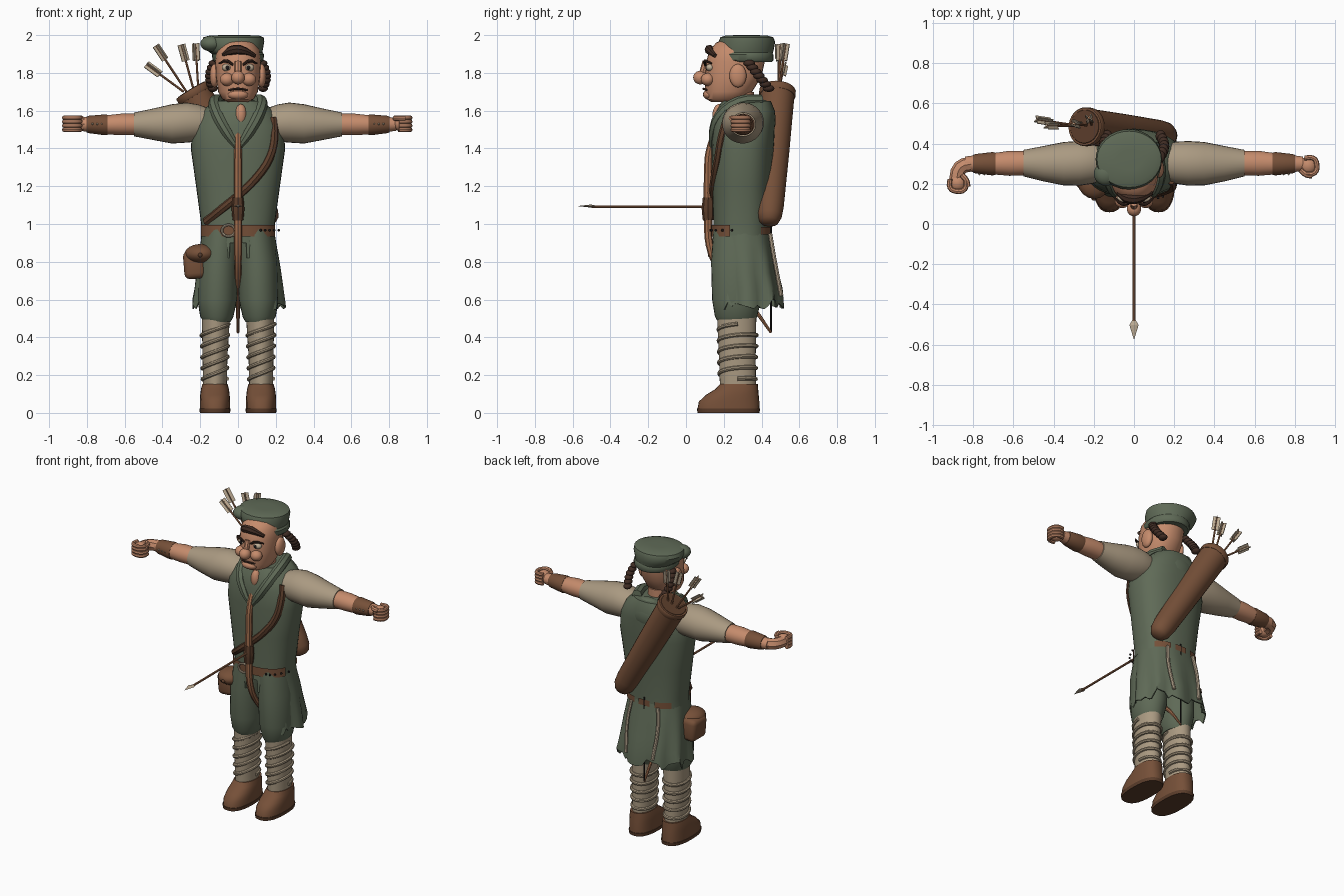
import bpy, bmesh, math, random
from mathutils import Vector, Matrix

random.seed(4)
if "Cube" in bpy.data.objects:
    bpy.data.objects.remove(bpy.data.objects["Cube"])
parts = []


def material(name, r, g, b):
    m = bpy.data.materials.new(name)
    m.use_nodes = True
    m.diffuse_color = (r, g, b, 1)
    m.node_tree.nodes["Principled BSDF"].inputs["Base Color"].default_value = (r, g, b, 1)
    return m


GREEN = material("moss cloth", .115, .145, .095)
SKIN = material("skin", .56, .26, .15)
LINEN = material("linen", .40, .32, .22)
LEATHER = material("brown leather", .18, .08, .04)
STRAP = material("dark leather", .105, .047, .024)
HAIR = material("dark hair", .05, .025, .017)
WOOD = material("bow wood", .36, .155, .075)
CREAM = material("cream feather", .52, .42, .30)
BLACK = material("black", .012, .01, .01)


def add(name, bm, mat):
    bmesh.ops.recalc_face_normals(bm, faces=bm.faces[:])
    me = bpy.data.meshes.new(name)
    bm.to_mesh(me)
    bm.free()
    me.materials.append(mat)
    ob = bpy.data.objects.new(name, me)
    bpy.context.collection.objects.link(ob)
    parts.append(ob)
    return ob


def loft(name, mat, rings, axis="z", n=28, p=2.0, caps=True, shape=None, drop=None):
    """Skin ellipses (position along axis, two centre values, two radii)."""
    bm, loops = bmesh.new(), []
    for t, a, b, ra, rb in rings:
        loop = []
        for i in range(n):
            th = math.tau * i / n
            c, s = math.cos(th), math.sin(th)
            u = a + ra * math.copysign(abs(c) ** (2 / p), c)
            v = b + rb * math.copysign(abs(s) ** (2 / p), s)
            co = Vector((u, v, t)) if axis == "z" else Vector((t, u, v))
            loop.append(bm.verts.new(shape(co, i, th) if shape else co))
        loops.append(loop)
    for lo, hi in zip(loops, loops[1:]):
        for i in range(n):
            j = (i + 1) % n
            bm.faces.new((lo[i], lo[j], hi[j], hi[i]))
    if caps:
        bm.faces.new(loops[0])
        bm.faces.new(loops[-1])
    if drop:
        bad = [f for f in bm.faces if drop(f.calc_center_median())]
        bmesh.ops.delete(bm, geom=bad, context="FACES")
    return add(name, bm, mat)


def ball(name, mat, c, r, seg=18):
    bm = bmesh.new()
    m = Matrix.Translation(c) @ Matrix.Diagonal((*r, 1))
    bmesh.ops.create_uvsphere(bm, u_segments=seg, v_segments=seg * 2 // 3, radius=1, matrix=m)
    return add(name, bm, mat)


def box(name, mat, c, size, rot=None, bevel=0):
    bm = bmesh.new()
    m = Matrix.Translation(c) @ (rot or Matrix()) @ Matrix.Diagonal((*size, 1))
    bmesh.ops.create_cube(bm, size=1, matrix=m)
    if bevel:
        bmesh.ops.bevel(bm, geom=bm.edges[:], offset=bevel, segments=3, profile=.5, affect="EDGES")
    return add(name, bm, mat)


def tube(name, mat, pts, r, taper=None, res=3, closed=False):
    cu = bpy.data.curves.new(name, "CURVE")
    cu.dimensions, cu.bevel_depth, cu.bevel_resolution = "3D", r, 2
    cu.resolution_u, cu.use_fill_caps = res, True
    sp = cu.splines.new("BEZIER")
    sp.bezier_points.add(len(pts) - 1)
    sp.use_cyclic_u = closed
    for i, (bp, co) in enumerate(zip(sp.bezier_points, pts)):
        bp.co = co
        bp.handle_left_type = bp.handle_right_type = "AUTO"
        bp.radius = taper[i] if taper else 1
    cu.materials.append(mat)
    ob = bpy.data.objects.new(name, cu)
    bpy.context.collection.objects.link(ob)
    parts.append(ob)
    return ob


# Tunic body, hood and lapels
torso = loft("tunic_body", GREEN, [
    (.94, .0, .295, .195, .15), (1.0, .0, .295, .195, .15), (1.2, 0, .295, .222, .155),
    (1.4, 0, .30, .25, .165), (1.52, 0, .305, .24, .165), (1.6, 0, .315, .19, .155),
    (1.65, 0, .32, .13, .13)], n=36, p=2.4)
ball("hood", GREEN, (0, .40, 1.55), (.14, .075, .11))
ball("throat", SKIN, (.015, .175, 1.575), (.032, .035, .06))
loft("neck", SKIN, [(1.55, 0, .28, .075, .08), (1.7, 0, .28, .07, .08)])

# Split, ragged skirt of the tunic
def ragged(co, i, th):
    k = max(0, (.97 - co.z) / .4)
    f = 1 + .06 * k * math.cos(9 * th)
    jag = random.uniform(-.025, .04) if co.z < .6 else 0
    return Vector((co.x * f, .31 + (co.y - .31) * f, co.z + jag))


skirt = loft("tunic_skirt", GREEN, [
    (.57, 0, .33, .24, .18), (.66, 0, .325, .23, .18), (.74, 0, .315, .222, .172),
    (.82, 0, .31, .212, .165), (.9, 0, .30, .2, .157), (.98, 0, .295, .19, .148)],
    n=54, p=2.3, caps=False, shape=ragged,
    drop=lambda c: c.y < .28 and abs(c.x) < .02 + (.93 - c.z) * .45)
skirt.modifiers.new("thickness", "SOLIDIFY").thickness = .008

for s, side in ((1, "left"), (-1, "right")):
    x = .122 * s
    # Breeches, leg, wrapping cord and shoe
    loft(side + "_breeches", GREEN, [
        (.48, x * .9, .265, .07, .095), (.51, x * .92, .265, .088, .112), (.6, x * .9, .268, .105, .13),
        (.8, x * .85, .27, .105, .137), (.97, x * .7, .285, .1, .14)])
    loft(side + "_stocking", LINEN, [
        (.12, x, .275, .062, .095), (.3, x, .272, .066, .097), (.55, x * .95, .268, .076, .105)])
    cord = []
    for i in range(61):
        a, h = math.tau * i / 12, i / 60
        cord.append((x + (.064 + .008 * h) * math.cos(a), .273 + (.096 + .006 * h) * math.sin(a),
                     .165 + .29 * h + .016 * math.cos(a)))
    tube(side + "_leg_wrap", LINEN, cord, .011, res=2)
    loft(side + "_sole", STRAP, [(0, x, .225, .08, .164), (.022, x, .225, .083, .167)], p=2.5)
    loft(side + "_shoe", LEATHER, [
        (.022, x, .225, .08, .164), (.06, x, .228, .08, .16), (.095, x, .245, .078, .14),
        (.125, x, .268, .074, .114), (.152, x, .28, .067, .1)], p=2.4)
    # Sleeve, forearm and bracer
    loft(side + "_sleeve", LINEN, [
        (.16 * s, .305, 1.535, .09, .08), (.21 * s, .305, 1.535, .105, .098), (.27 * s, .302, 1.537, .111, .106),
        (.35 * s, .30, 1.53, .108, .104), (.45 * s, .30, 1.528, .088, .083), (.55 * s, .303, 1.527, .066, .063)],
        axis="x")
    loft(side + "_forearm", SKIN, [
        (.53 * s, .303, 1.527, .06, .057), (.62 * s, .302, 1.527, .062, .057),
        (.7 * s, .30, 1.525, .053, .05), (.84 * s, .30, 1.528, .036, .034)], axis="x")
    loft(side + "_bracer", LEATHER, [
        (.69 * s, .30, 1.525, .056, .053), (.705 * s, .30, 1.525, .058, .055),
        (.79 * s, .30, 1.527, .048, .046), (.802 * s, .30, 1.527, .044, .042)], axis="x")
    for k in range(3):
        ball(side + "_bracer_stud", CREAM, ((.72 + .025 * k) * s, .25, 1.53), (.006, .008, .006), 8)
    # Fist: outward direction u, back of the hand v
    if s > 0:
        hub, u, v = Vector((.868, .29, 1.53)), Vector((1, 0, 0)), Vector((0, 1, 0))
    else:
        hub, u, v = Vector((-.878, .205, 1.53)), Vector((0, -1, 0)), Vector((-1, 0, 0))
        tube("right_wrist", SKIN, [(-.8, .3, 1.528), (-.865, .28, 1.53), (-.885, .21, 1.53)], .037)
    ball(side + "_palm", SKIN, hub, (.045, .047, .042))
    curl = ((-.02, .038), (.025, .038), (.042, .01), (.032, -.036), (-.015, -.042))
    for k in range(4):
        z = Vector((0, 0, .032 - .021 * k))
        tube(side + "_finger", SKIN, [hub + u * a + v * b + z for a, b in curl], .0125)
    tube(side + "_thumb", SKIN, [hub + u * a + v * b + Vector((0, 0, .03)) for a, b in
                                ((-.04, -.02), (-.01, -.045), (.02, -.05))], .014)
    # Lapel and trailing ribbon
    tube(side + "_lapel", GREEN, [(.09 * s, .40, 1.655), (.125 * s, .28, 1.645), (.105 * s, .18, 1.57),
                                  (.055 * s, .148, 1.48), (.008 * s, .14, 1.41)], .032, (1, 1, 1, .9, .5))
    tube(side + "_ribbon", CREAM, [(.1 * s, .445, .95), (.115 * s, .467, .82), (.1 * s, .505, .62)], .011)
    # Face and hair on each side
    ball(side + "_ear", SKIN, (.125 * s, .275, 1.785), (.025, .045, .062))
    ball(side + "_eye", CREAM, (.058 * s, .128, 1.828), (.028, .022, .02))
    ball(side + "_pupil", BLACK, (.056 * s, .109, 1.828), (.011, .006, .012), 12)
    tube(side + "_eyebrow", HAIR, [(.025 * s, .102, 1.842), (.06 * s, .1, 1.863), (.1 * s, .135, 1.85)],
         .009, (.7, 1, .5))
    ball(side + "_cheek", SKIN, (.058 * s, .115, 1.765), (.038, .036, .034))
    for k in range(7):
        ball(side + "_braid", HAIR, ((.13 + .02 * math.sin(k / 2)) * s, .335 + .017 * k, 1.85 - .022 * k),
             (.026, .031, .019), 12)

# Head and features
loft("head", SKIN, [
    (1.645, 0, .2, .05, .065), (1.66, 0, .21, .083, .1), (1.70, 0, .225, .105, .125),
    (1.78, 0, .25, .117, .15), (1.86, 0, .262, .121, .155), (1.92, 0, .272, .115, .148),
    (1.96, 0, .28, .092, .12), (1.98, 0, .285, .05, .08)], p=2.2)
ball("nose", SKIN, (0, .076, 1.775), (.036, .038, .036))
tube("nose_bridge", SKIN, [(0, .085, 1.79), (0, .105, 1.86)], .018)
ball("chin", SKIN, (0, .125, 1.685), (.055, .035, .028))
tube("mouth", HAIR, [(-.05, .115, 1.708), (0, .093, 1.716), (.05, .115, 1.708)], .006)
tube("forelock", HAIR, [(-.08, .155, 1.895), (-.035, .13, 1.918), (.01, .125, 1.922), (.09, .155, 1.89)],
     .026, (.4, 1, 1, .4))

# Cap with a drooping right side
loft("cap_band", GREEN, [
    (1.858, 0, .32, .125, .135), (1.868, 0, .315, .135, .148), (1.898, 0, .312, .138, .15),
    (1.908, 0, .315, .13, .142)], n=32)
loft("cap_crown", GREEN, [
    (1.89, 0, .315, .125, .14), (1.925, -.02, .318, .152, .147), (1.965, -.026, .322, .165, .15),
    (1.988, -.024, .322, .16, .14), (1.998, -.02, .32, .13, .11), (2.0, -.02, .32, .06, .05)], n=32)
ball("cap_point", GREEN, (-.14, .25, 1.955), (.06, .06, .042))

# Shoulder strap laid over the tunic
bpy.context.view_layer.update()


def front(x, z):
    hit, loc, _, _ = torso.ray_cast(Vector((x, -1, z)), Vector((0, 1, 0)))
    return Vector((x, loc.y + .006 if hit else .25, z))


line = ((.185, 1.56), (.19, 1.45), (.165, 1.35), (.1, 1.25), (0, 1.15), (-.09, 1.075), (-.17, 1.01))
tube("shoulder_strap", STRAP, [front(x, z) for x, z in line], .024)

# Belt, buckle and beads
loft("belt", LEATHER, [(.935, 0, .295, .203, .162), (.995, 0, .295, .203, .162)], n=40, p=2.4, caps=False,
     drop=lambda c: c.y > .23)
loft("belt_back", LEATHER, [(.945, 0, .295, .2, .158), (.985, 0, .295, .2, .158)], n=40, p=2.4, caps=False,
     drop=lambda c: c.y < .4 or .04 < abs(c.x) < .08)
tube("buckle", CREAM, [(-.05 + .035 * math.cos(a), .128, .965 + .03 * math.sin(a))
                       for a in [math.tau * (i + .5) / 8 for i in range(8)]], .007, closed=True)
for k in range(5):
    ball("belt_bead", BLACK, (.12 + .024 * k, .13 + .007 * k * k, .967), (.007, .007, .007), 8)

# Pouch
box("pouch", LEATHER, (-.23, .25, .785), (.115, .15, .15), Matrix.Rotation(-.08, 4, "Y"), .03)
ball("pouch_flap", LEATHER, (-.198, .22, .842), (.085, .095, .052))
ball("pouch_button", STRAP, (-.2, .126, .835), (.012, .01, .012), 10)

# Bow, string and nocked arrow
tube("bow", WOOD, [(0, .45, .425), (0, .36, .55), (0, .22, .7), (0, .135, .85), (0, .117, 1.08),
                   (0, .117, 1.25), (0, .128, 1.4), (0, .19, 1.53), (0, .3, 1.6)],
     .022, (.3, .5, .75, .95, 1, 1, .9, .7, .5), res=6)
tube("bow_grip", STRAP, [(0, .118, 1.02), (0, .117, 1.08), (0, .118, 1.14)], .034, (.85, 1, .85))
tube("bowstring", BLACK, [(0, .45, .425), (0, .45, 1.0)], .004)
tube("nocked_arrow", WOOD, [(0, .3, 1.092), (0, -.5, 1.092)], .007)
head = bmesh.new()
bmesh.ops.create_cone(head, segments=4, radius1=.023, radius2=0, depth=.075,
                      matrix=Matrix.Translation((0, -.54, 1.095)) @ Matrix.Diagonal((1, 1, .35, 1))
                      @ Matrix.Rotation(math.pi / 2, 4, "X"))
bmesh.ops.create_cone(head, segments=4, radius1=.008, radius2=.023, depth=.025,
                      matrix=Matrix.Translation((0, -.49, 1.095)) @ Matrix.Diagonal((1, 1, .35, 1))
                      @ Matrix.Rotation(math.pi / 2, 4, "X"))
add("arrow_head", head, CREAM)

# Quiver slung across the back
low, top = Vector((.165, .44, 1.025)), Vector((-.245, .485, 1.71))
turn = (top - low).to_track_quat("Z", "Y").to_matrix().to_4x4()
L = (top - low).length


def quiver_part(name, mat, profile):
    ob = loft(name, mat, [(t, 0, 0, r, r) for t, r in profile])
    ob.data.transform(Matrix.Translation(low) @ turn)


quiver_part("quiver", LEATHER, [(-.03, .025), (-.015, .05), (.02, .066), (.08, .073), (.4, .083), (L, .092)])
quiver_part("quiver_rim", LEATHER, [(L - .04, .093), (L - .032, .097), (L - .005, .097), (L, .094)])
quiver_part("quiver_mouth", STRAP, [(L, .084), (L + .003, .082)])

# Spare arrows with crossed vanes
for x, y, z in ((-.485, .52, 1.845), (-.435, .49, 1.945), (-.30, .50, 1.95), (-.225, .53, 1.955)):
    tip = Vector((x, y, z))
    base = Vector((-.25 + (x + .36) * .3, .49, 1.70))
    d = (tip - base).normalized()
    tube("spare_arrow", WOOD, [base, tip], .006)
    for a in (0, math.pi / 2):
        rot = d.to_track_quat("Z", "Y").to_matrix().to_4x4() @ Matrix.Rotation(a + .6, 4, "Z")
        box("feather", CREAM, tip - d * .045, (.045, .005, .09), rot)

# Turn curves into meshes and shade softly
bpy.ops.object.select_all(action="DESELECT")
for ob in parts:
    ob.select_set(True)
bpy.context.view_layer.objects.active = next(o for o in parts if o.type == "CURVE")
bpy.ops.object.convert(target="MESH")
bpy.ops.object.shade_smooth_by_angle(angle=math.radians(42))
